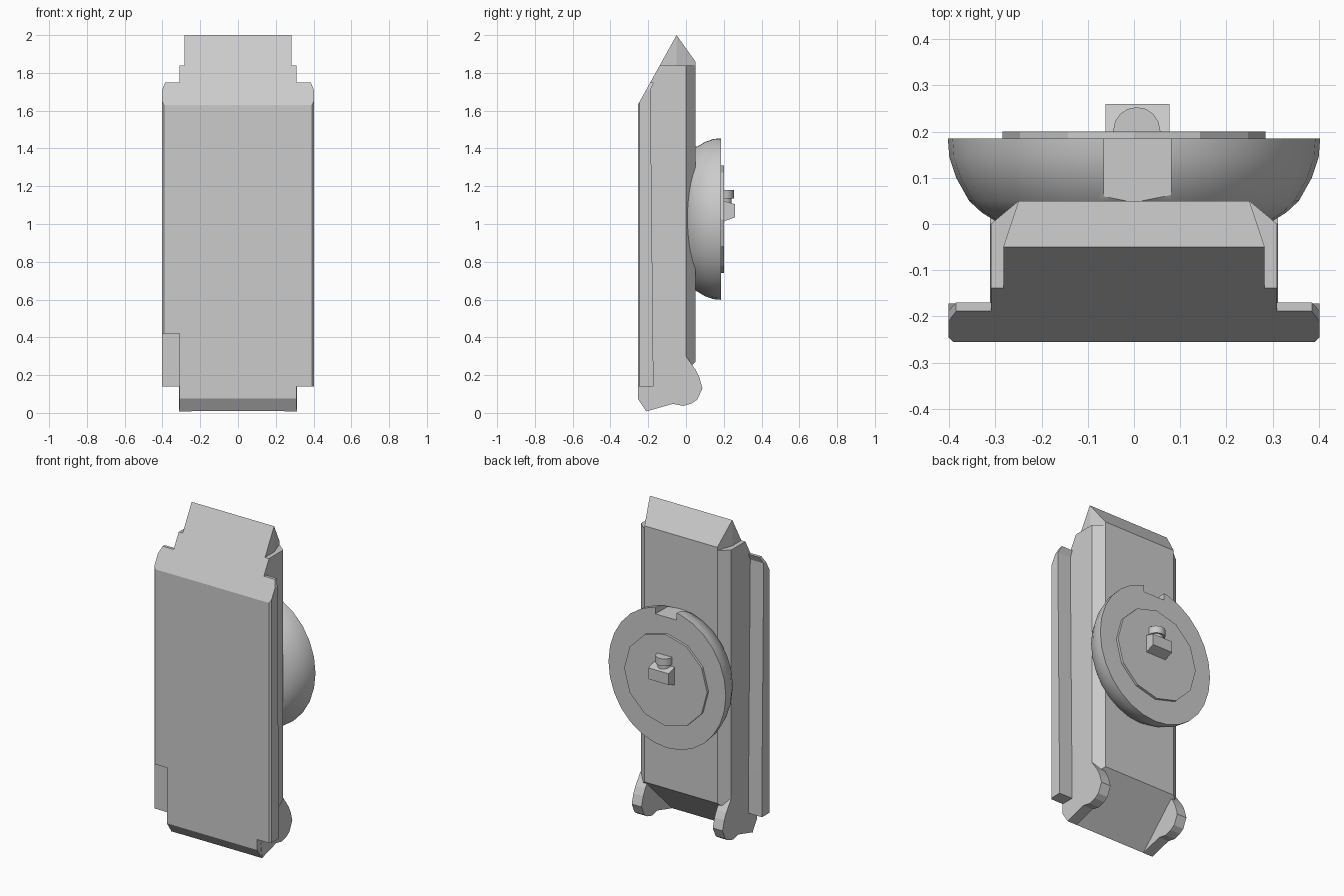
import bpy, bmesh
from math import sin, cos, pi
from mathutils import Vector

if "Cube" in bpy.data.objects:
    bpy.data.objects.remove(bpy.data.objects["Cube"])


def finish(bm, name, smooth=None):
    bmesh.ops.recalc_face_normals(bm, faces=bm.faces)
    me = bpy.data.meshes.new(name)
    bm.to_mesh(me)
    bm.free()
    ob = bpy.data.objects.new(name, me)
    bpy.context.collection.objects.link(ob)
    if smooth:
        bpy.ops.object.select_all(action='DESELECT')
        ob.select_set(True)
        bpy.context.view_layer.objects.active = ob
        bpy.ops.object.shade_smooth_by_angle(angle=smooth)
    return ob


def loft(name, loops, cuts=(), smooth=None):
    """Bridge closed loops of equal length, cap the ends, slice off planes."""
    bm = bmesh.new()
    rings = [[bm.verts.new(p) for p in loop] for loop in loops]
    n = len(rings[0])
    for a, b in zip(rings, rings[1:]):
        for i in range(n):
            j = (i + 1) % n
            bm.faces.new((a[i], a[j], b[j], b[i]))
    bm.faces.new(rings[0][::-1])
    bm.faces.new(rings[-1])
    for (y, z), (ny, nz) in cuts:
        geom = bm.verts[:] + bm.edges[:] + bm.faces[:]
        bmesh.ops.bisect_plane(bm, geom=geom, dist=1e-5, plane_co=(0, y, z),
                               plane_no=Vector((0, ny, nz)).normalized(), clear_outer=True)
        bmesh.ops.holes_fill(bm, edges=bm.edges[:], sides=0)
    return finish(bm, name, smooth)


def prism_z(name, half, z0, z1, cuts=()):
    sec = half + [(-x, y) for x, y in reversed(half)]
    return loft(name, [[(x, y, z) for x, y in sec] for z in (z0, z1)], cuts)


def box(name, x0, x1, y0, y1, z0, z1):
    return loft(name, [[(x0, y0, z), (x1, y0, z), (x1, y1, z), (x0, y1, z)] for z in (z0, z1)])


def lathe_y(name, prof, cz, n, stretch=1.0, smooth=None):
    loops = [[(r * cos(2 * pi * i / n), y, cz + stretch * r * sin(2 * pi * i / n))
              for i in range(n)] for r, y in prof]
    return loft(name, loops, smooth=smooth)


# Slicing planes: slanted top front, top back, lower back and lower front
TOP_FRONT = ((-0.05, 2.0), (-0.36, 0.20))
TOP_BACK = ((-0.05, 2.0), (0.14, 0.10))
LOW_BACK = ((0.05, 0.27), (1, -1))
LOW_FRONT = ((-0.255, 0.075), (-0.06, -0.04))

# Main body and its narrower pointed head
prism_z("body", [(0.31, -0.255), (0.31, 0.0), (0.25, 0.05)], 0.0, 1.84,
        [TOP_FRONT, LOW_BACK, LOW_FRONT])
prism_z("body_head", [(0.283, -0.25), (0.283, -0.05), (0.25, 0.05)], 1.6, 2.0,
        [TOP_FRONT, TOP_BACK])

# Side flanges and rounded back feet
for s, side in ((-1, "left"), (1, "right")):
    def ring(z, xo, yb):
        return [(s * 0.28, -0.255, z), (s * (xo - 0.01), -0.255, z), (s * xo, -0.245, z),
                (s * xo, yb, z), (s * 0.28, yb, z)]
    z_low = 0.42 if s < 0 else 0.14
    loft(side + "_flange", [ring(z_low, 0.402, -0.172), ring(1.71, 0.402, -0.188),
                            ring(1.75, 0.385, -0.17)], [TOP_FRONT])
    foot = [(0.0, 0.30), (0.05, 0.23), (0.07, 0.19), (0.087, 0.13), (0.06, 0.07), (0.03, 0.05),
            (-0.015, 0.037), (-0.07, 0.048), (-0.21, 0.008), (-0.22, 0.1)]
    loft(side + "_back_foot", [[(s * x, y, z) for y, z in foot] for x in (0.245, 0.312)])
box("left_flange_lower", -0.402, -0.28, -0.247, -0.172, 0.14, 0.42)

# Rounded bowl on the back with a notch in its top edge
bowl = lathe_y("back_bowl", [(0.29, 0.0), (0.33, 0.025), (0.357, 0.05), (0.385, 0.1),
                             (0.4, 0.145), (0.403, 0.185)], 1.03, 28, 1.07, 0.6)
cutter = box("notch_cutter", -0.065, 0.08, 0.05, 0.3, 1.41, 1.6)
cutter.hide_render = True
cutter.hide_viewport = False
cutter.display_type = 'WIRE'
mod = bowl.modifiers.new("notch", 'BOOLEAN')
mod.object = cutter
mod.operation = 'DIFFERENCE'
mod.solver = 'EXACT'
bpy.context.view_layer.objects.active = bowl
bpy.ops.object.modifier_apply(modifier="notch")
bpy.data.objects.remove(cutter)

# Low-sided plate on the bowl
lathe_y("back_plate", [(0.285, 0.17), (0.285, 0.2)], 1.025, 12)

# Peg: block with slanted ends and a small round stud on top
peg = [(0.19, 1.01), (0.26, 1.035), (0.26, 1.105), (0.19, 1.125)]
loft("peg_block", [[(x, y, z) for y, z in peg] for x in (-0.062, 0.077)])


def stud(name, r, z0, z1):
    arc = [(0.006 + r * cos(pi * i / 8), 0.202 + r * sin(pi * i / 8)) for i in range(9)]
    arc = [(0.006 + r, 0.19)] + arc + [(0.006 - r, 0.19)]
    loft(name, [[(x, y, z) for x, y in arc] for z in (z0, z1)], smooth=0.6)


stud("peg_neck", 0.04, 1.09, 1.14)
stud("peg_stud", 0.051, 1.135, 1.18)
